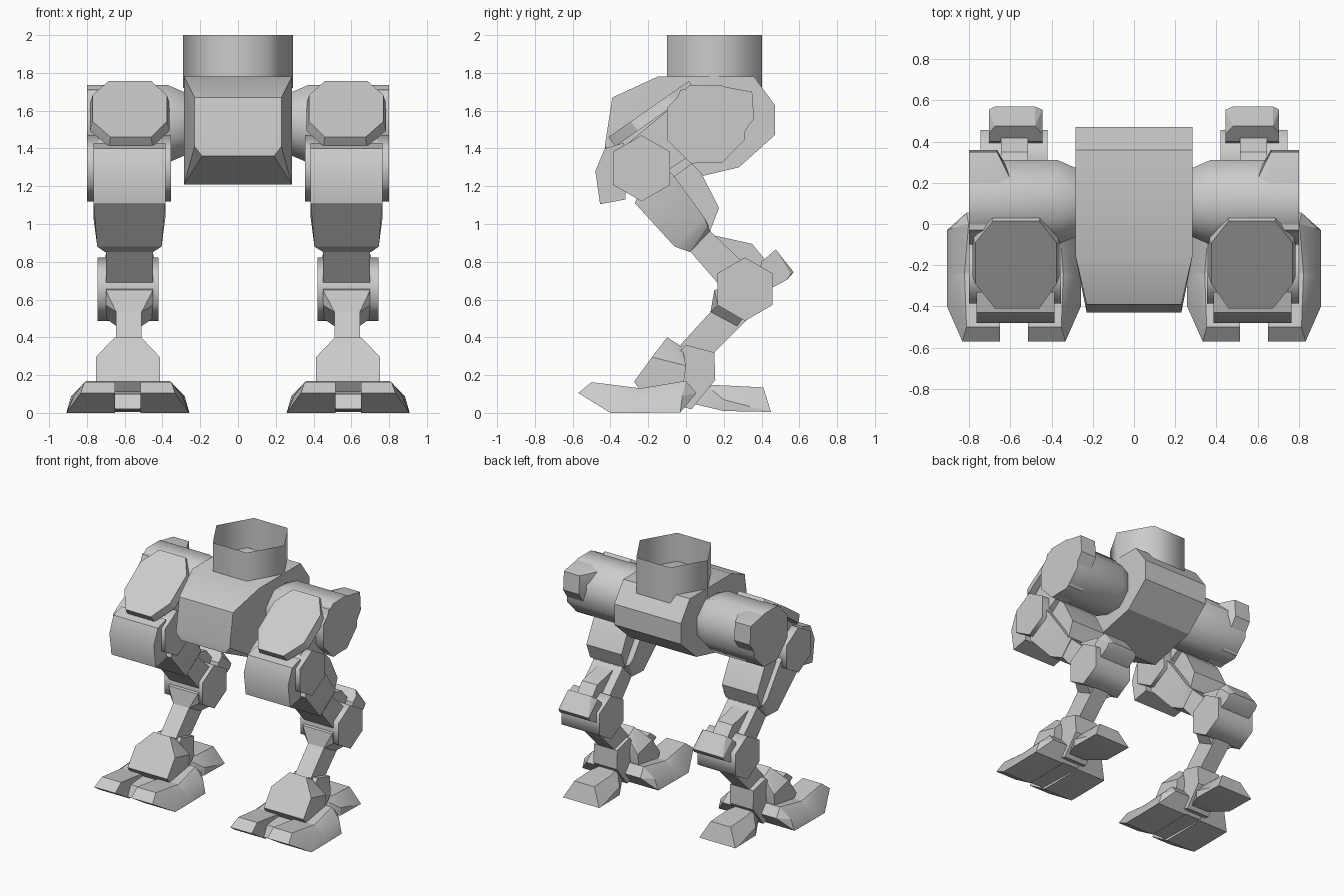
import bpy, bmesh, math
from mathutils import Vector

cube = bpy.data.objects.get("Cube")
if cube:
    bpy.data.objects.remove(cube, do_unlink=True)

grey = bpy.data.materials.new("plain grey")
grey.use_nodes = True
grey.diffuse_color = (0.6, 0.6, 0.6, 1)
grey.node_tree.nodes["Principled BSDF"].inputs["Base Color"].default_value = (0.6, 0.6, 0.6, 1)


def finish(name, bm, angle):
    me = bpy.data.meshes.new(name)
    bm.to_mesh(me)
    bm.free()
    me.materials.append(grey)
    ob = bpy.data.objects.new(name, me)
    bpy.context.collection.objects.link(ob)
    bpy.ops.object.select_all(action='DESELECT')
    ob.select_set(True)
    bpy.context.view_layer.objects.active = ob
    bpy.ops.object.shade_smooth_by_angle(angle=math.radians(angle))
    return ob


def hull(name, pts, angle=25):
    """Closed faceted block around a handful of points."""
    bm = bmesh.new()
    for p in pts:
        bm.verts.new(p)
    res = bmesh.ops.convex_hull(bm, input=bm.verts[:])
    loose = {v for v in res["geom_interior"] + res["geom_unused"] if isinstance(v, bmesh.types.BMVert)}
    bmesh.ops.delete(bm, geom=list(loose), context='VERTS')
    bmesh.ops.dissolve_limit(bm, angle_limit=math.radians(2), verts=bm.verts[:], edges=bm.edges[:])
    bmesh.ops.recalc_face_normals(bm, faces=bm.faces[:])
    return finish(name, bm, angle)


def prism(profile, x0, x1):
    """A (y, z) profile swept across x."""
    return [(x, y, z) for x in (x0, x1) for y, z in profile]


def ngon(n, cy, cz, r, turn=0.0):
    return [(cy + r * math.cos(turn + i * math.tau / n),
             cz + r * math.sin(turn + i * math.tau / n)) for i in range(n)]


# Hull of the torso, narrowing toward the nose
rear = [(-0.15, 1.78), (0.36, 1.78), (0.47, 1.63), (0.47, 1.47), (0.28, 1.30), (-0.10, 1.21)]
nose = [(-0.39, 1.67), (-0.43, 1.41)]
chin = [(-0.43, 1.36)]
hull("torso", prism(rear, -0.285, 0.285) + prism(nose, -0.23, 0.23) + prism(chin, -0.19, 0.19))

# Open six-sided collar on top
bm = bmesh.new()
rings = [[bm.verts.new((0.29 * math.cos(i * math.tau / 6), 0.15 + 0.29 * math.sin(i * math.tau / 6), z))
          for i in range(6)] for z in (1.72, 2.0)]
for i in range(6):
    j = (i + 1) % 6
    bm.faces.new((rings[0][i], rings[0][j], rings[1][j], rings[1][i]))
finish("collar", bm, 65)

C = 0.583  # leg centre line


def leg(side, s):
    def part(name, pts, angle=25):
        hull(f"{side}_{name}", [(s * x, y, z) for x, y, z in pts], angle)

    # Hip barrel with its tapered root and raised outer end
    barrel = ngon(8, 0.105, 1.53, 0.222, math.pi / 8)
    part("hip_barrel", prism(barrel, 0.37, 0.80) + prism(ngon(8, 0.105, 1.53, 0.175, math.pi / 8), 0.27, 0.27), 50)
    cap = [(-0.10, 1.53), (-0.03, 1.71), (0.16, 1.735), (0.35, 1.70),
           (0.36, 1.56), (0.21, 1.34), (0.03, 1.32), (-0.09, 1.44)]
    part("hip_cap", prism(cap, 0.665, 0.80) + [(0.60, 0.22, 1.70), (0.60, 0.25, 1.60)], 20)

    # Sloping eight-sided shield over the thigh
    outline = [(0.46, 0), (0.685, 0), (0.77, 0.25), (0.77, 0.72), (0.675, 1), (0.46, 1), (0.376, 0.72), (0.376, 0.25)]
    pts = []
    for x, t in outline:
        y, z = 0.015 - 0.425 * t, 1.757 - 0.297 * t
        pts += [(x, y, z), (0.573 + (x - 0.573) * 1.07, y + 0.035, z - 0.05)]
    part("hip_shield", pts)
    part("hip_link", prism([(0.05, 1.62), (-0.10, 1.60), (-0.34, 1.40), (-0.15, 1.25), (0.05, 1.38)], 0.42, 0.74))

    # Upper drum with front plate
    part("thigh_drum", prism(ngon(6, -0.235, 1.295, 0.175, math.pi / 6), 0.355, 0.80), 65)
    part("thigh_front_plate", prism([(-0.43, 1.40), (-0.48, 1.28), (-0.455, 1.105), (-0.32, 1.13), (-0.33, 1.43)],
                                    0.385, 0.765), 35)

    # Thigh beam, calf-side pad and lower strut
    part("thigh", prism([(-0.27, 1.11), (-0.18, 1.38), (-0.06, 1.25), (0.10, 1.03)], 0.385, 0.765)
         + prism([(-0.06, 0.88), (0.115, 0.99)], 0.405, 0.745) + prism([(0.02, 0.852), (0.13, 0.965)], 0.45, 0.705))
    part("thigh_pad", prism([(-0.08, 1.24), (0.03, 1.32), (0.08, 1.27), (0.175, 1.085), (0.13, 0.97), (0.0, 1.0)],
                            0.43, 0.73), 40)
    part("thigh_strut", prism([(0.0, 0.88), (0.11, 0.98), (0.32, 0.78), (0.17, 0.685)], 0.45, 0.70))

    # Knee: hexagonal drum, top fin and rear block
    part("knee_drum", prism(ngon(6, 0.312, 0.655, 0.168, math.pi / 6), 0.42, 0.745), 65)
    part("knee_fin", prism([(0.10, 0.95), (0.18, 0.915), (0.35, 0.895), (0.42, 0.81), (0.35, 0.70), (0.2, 0.75)],
                           0.515, 0.645))
    part("knee_block", prism([(0.40, 0.80), (0.46, 0.665), (0.38, 0.72)], 0.445, 0.705)
         + prism([(0.44, 0.835), (0.535, 0.705), (0.555, 0.735)], 0.445, 0.705)
         + prism([(0.475, 0.865), (0.57, 0.745)], 0.48, 0.675))

    # Shin, flared at the knee
    part("shin_flare", prism([(0.15, 0.65), (0.17, 0.57), (0.30, 0.50), (0.3, 0.7)], 0.45, 0.70)
         + prism([(0.13, 0.535), (0.27, 0.46)], 0.51, 0.645))
    part("shin", prism([(0.19, 0.60), (-0.03, 0.36), (0.10, 0.28), (0.15, 0.32), (0.32, 0.49)], 0.51, 0.645))

    # Ankle and its front guard
    part("ankle", prism([(0.0, 0.36), (0.15, 0.32), (0.155, 0.175), (0.03, 0.02), (-0.10, 0.05), (-0.15, 0.2)],
                        C - 0.10, C + 0.10))
    part("ankle_guard", prism([(-0.10, 0.40), (-0.02, 0.35)], C - 0.07, C + 0.07)
         + prism([(-0.18, 0.295), (-0.275, 0.165), (-0.20, 0.06), (-0.02, 0.10), (0.0, 0.25)], C - 0.17, C + 0.17), 35)

    # Two toes on each foot
    for label, d in (("outer", 1), ("inner", -1)):
        def toe(name, rows):
            part(f"{label}_{name}", [(C + d * w, y, z) for y, z, wide in rows for w in (0.068, wide)])
        toe("toe_tip", [(-0.57, 0.105, 0.25), (-0.50, 0.163, 0.23), (-0.24, 0.13, 0.24), (-0.40, 0.0, 0.325),
                        (-0.40, 0.09, 0.285), (-0.24, 0.0, 0.325), (-0.24, 0.09, 0.29)])
        toe("toe_root", [(-0.24, 0.13, 0.24), (-0.24, 0.09, 0.29), (-0.24, 0.0, 0.325), (0.0, 0.17, 0.22),
                         (0.055, 0.105, 0.23), (-0.02, 0.09, 0.30), (-0.03, 0.003, 0.325)])
    part("toe_bridge", prism([(-0.42, 0.02), (-0.38, 0.10), (-0.05, 0.13), (0.03, 0.08), (-0.03, 0.01)],
                             C - 0.08, C + 0.08))

    # Heel spur
    part("heel", prism([(0.03, 0.05), (0.10, 0.15)], C - 0.06, C + 0.06)
         + prism([(0.21, 0.145), (0.41, 0.135)], C - 0.085, C + 0.085)
         + prism([(0.20, 0.01), (0.45, 0.005), (0.20, 0.07)], C - 0.155, C + 0.155))


leg("left", 1)
leg("right", -1)
